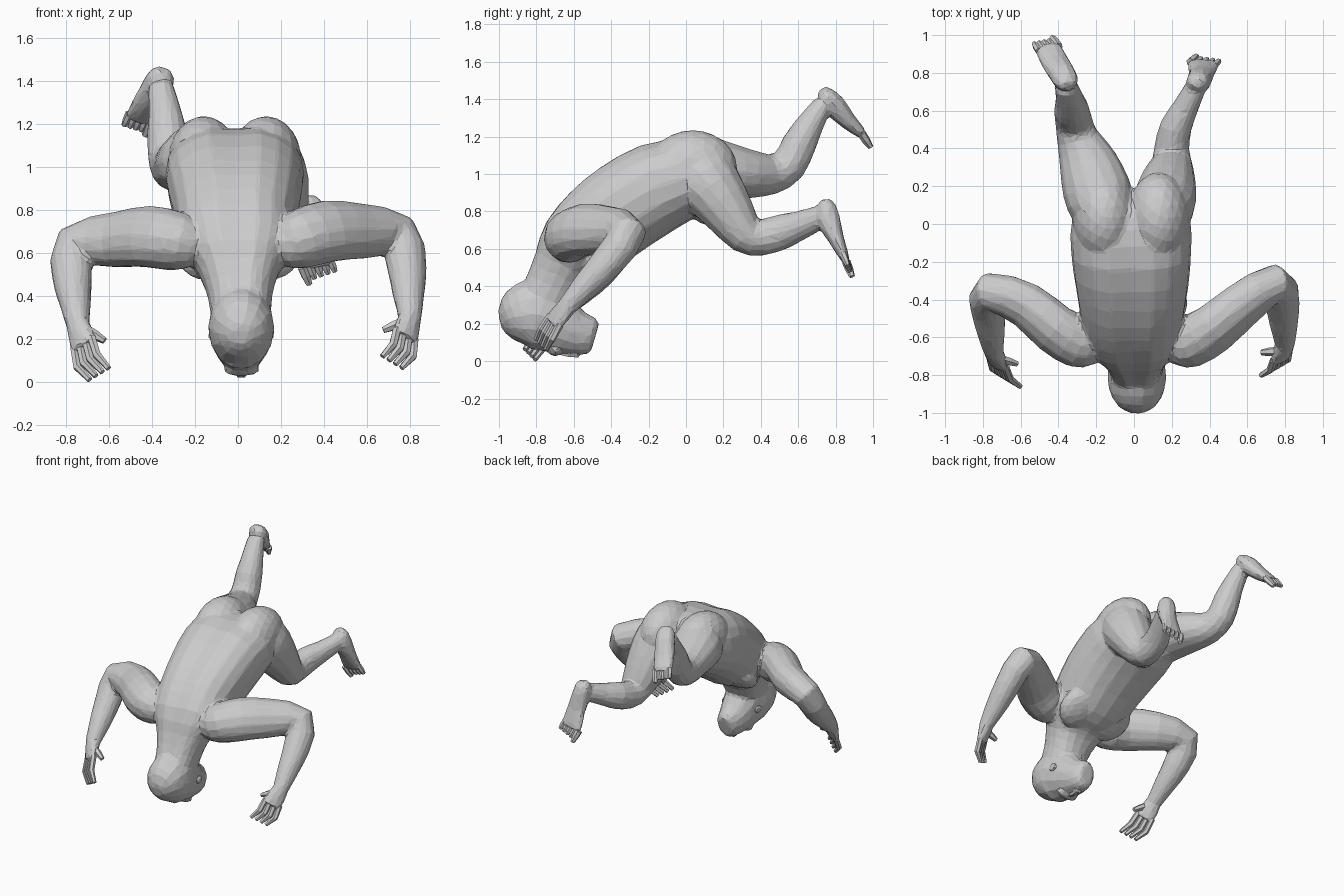
import bpy, bmesh, math
from mathutils import Vector, Matrix

if "Cube" in bpy.data.objects:
    bpy.data.objects.remove(bpy.data.objects["Cube"])

FUSED = []  # large parts that are blended into one body


def finish(bm, name, fuse=False):
    bmesh.ops.recalc_face_normals(bm, faces=bm.faces)
    mesh = bpy.data.meshes.new(name)
    bm.to_mesh(mesh)
    bm.free()
    if fuse:
        FUSED.append(mesh)
        return mesh
    obj = bpy.data.objects.new(name, mesh)
    bpy.context.collection.objects.link(obj)
    return obj


def spline(p0, p1, p2, p3, t):
    return [0.5 * (2 * b + (c - a) * t + (2 * a - 5 * b + 4 * c - d) * t * t
                   + (3 * b - a - 3 * c + d) * t ** 3)
            for a, b, c, d in zip(p0, p1, p2, p3)]


def loft(name, rings, ref=(1, 0, 0), sides=14, sub=2, groove=0.0, box=1.0, fuse=True):
    """Skin elliptical rings (x, y, z, half width, half depth) along a path."""
    keys = [list(r) if len(r) == 5 else list(r) + [r[3]] for r in rings]
    path = []
    for i in range(len(keys) - 1):
        quad = (keys[max(i - 1, 0)], keys[i], keys[i + 1], keys[min(i + 2, len(keys) - 1)])
        path += [spline(*quad, s / sub) for s in range(sub)]
    path.append(keys[-1])
    bm = bmesh.new()
    loops = []
    for i, p in enumerate(path):
        t = (Vector(path[min(i + 1, len(path) - 1)][:3]) - Vector(path[max(i - 1, 0)][:3])).normalized()
        side = Vector(ref)
        side = (side - t * side.dot(t)).normalized()
        depth = t.cross(side)
        loop = []
        for k in range(sides):
            a = 2 * math.pi * k / sides
            g = 1 - groove if groove and k == sides // 4 else 1.01
            c, s = (math.copysign(abs(v) ** box, v) for v in (math.cos(a), math.sin(a)))
            loop.append(bm.verts.new(Vector(p[:3]) + side * (p[3] * c * g) + depth * (p[4] * s * g)))
        loops.append(loop)
    for l0, l1 in zip(loops, loops[1:]):
        for k in range(sides):
            n = (k + 1) % sides
            bm.faces.new((l0[k], l0[n], l1[n], l1[k]))
    bm.faces.new(loops[0])
    bm.faces.new(loops[-1])
    return finish(bm, name, fuse)


def blob(name, center, radii, tilt=0.0, level=3, fuse=True):
    """Ellipsoid, tilted about x."""
    bm = bmesh.new()
    m = Matrix.Translation(center) @ Matrix.Rotation(tilt, 4, 'X') @ Matrix.Diagonal((*radii, 1))
    bmesh.ops.create_icosphere(bm, subdivisions=level, radius=1, matrix=m)
    return finish(bm, name, fuse)


def digit(name, base, bend, tip, r):
    b, m, t = Vector(base), Vector(bend), Vector(tip)
    loft(name, [(*b, r), (*m, r * 0.95), (*t, r * 0.65)], ref=(0.6, 0.5, 0.2),
         sides=6, sub=1, fuse=False)


# Torso, from seat to neck, with a spine groove
loft("torso", [(-.015, .15, 1.02, .10, .09), (-.015, .11, 1.01, .23, .16),
               (-.015, .02, .985, .31, .21), (-.015, -.15, .935, .315, .245),
               (-.01, -.33, .83, .295, .25), (-.01, -.48, .715, .27, .24),
               (0, -.60, .62, .25, .20), (.005, -.67, .51, .185, .155),
               (.01, -.725, .395, .148, .145), (.015, -.79, .27, .135, .14)],
     sides=20, groove=0.06, box=.85)

# Buttocks and chest muscles
for s, tag in ((1, "left"), (-1, "right")):
    blob("buttock_" + tag, (s * .145 - .015, .035, 1.03), (.165, .24, .205))
    blob("chest_muscle_" + tag, (s * .13, -.42, .585), (.155, .16, .08), .65)
blob("groin", (-.01, .10, .82), (.07, .07, .09))

# Head, from chin to crown, face turned down
loft("head", [(.015, -.485, .13, .045, .07), (.015, -.505, .135, .075, .10),
              (.015, -.58, .15, .105, .12), (.015, -.67, .19, .13, .16),
              (.015, -.78, .25, .152, .20), (.015, -.88, .245, .145, .17),
              (.015, -.955, .225, .105, .115), (.015, -.995, .215, .04, .045)])
loft("nose", [(.015, -.69, .055, .015, .02), (.015, -.63, .045, .022, .025),
              (.015, -.58, .04, .032, .024), (.015, -.565, .055, .015)],
     sides=6, sub=1, fuse=False)
blob("brow", (.015, -.70, .055), (.085, .035, .03))
for s, tag in ((1, "left"), (-1, "right")):
    blob("ear_" + tag, (.015 + s * .138, -.69, .22), (.016, .04, .03), 0, 1, False)


def arm(tag, s, elbow, forearm, wrist, knuckle, tip, thumb):
    """Shoulder, upper arm, forearm, palm and curled fingers."""
    ref = (-.335 * s, .565, -.43)
    dz = elbow[2] - .68
    mid = Vector(forearm).lerp(Vector(wrist), .5)
    w, k, t, th = Vector(wrist), Vector(knuckle), Vector(tip), Vector(thumb)
    loft("arm_" + tag,
         [(s * .18, -.60, .63, .08), (s * .235, -.625, .64, .12), (s * .30, -.62, .665 + dz * .2, .14),
          (s * .42, -.555, .70 + dz * .5, .125, .15), (s * .57, -.43, .70 + dz * .8, .115, .135),
          (*elbow, .10, .105), (*forearm, .088, .093), (*mid, .075), (*wrist, .053, .055)], ref=ref)
    spread = Vector((-.75 * s, -.45, .45)).normalized()
    loft("palm_" + tag, [(*w.lerp(mid, .2), .05), (*w, .054, .05), (*w.lerp(k, .5), .068, .042),
                         (*k, .072, .03)], ref=spread, sides=10)
    for i in range(4):
        o = spread * ((i - 1.5) * .035)
        start = k.lerp(w, .2) + o
        bend = k.lerp(t, .5) + o * 1.15 + Vector((s * .022, 0, 0))
        digit("finger_%s_%d" % (tag, i + 1), start, bend, t + o * 1.1, .021)
    base = w.lerp(k, .35) + spread * .03
    digit("thumb_" + tag, base, base.lerp(th, .55), th, .024)


arm("left", 1, (.745, -.315, .68), (.785, -.42, .53), (.80, -.63, .30),
    (.775, -.715, .20), (.715, -.775, .09), (.675, -.68, .24))
arm("right", -1, (-.76, -.36, .63), (-.77, -.46, .48), (-.745, -.67, .27),
    (-.715, -.75, .16), (-.645, -.835, .035), (-.62, -.74, .19))


def leg(tag, limb, foot, toe_dir):
    """Thigh and shin in one piece, foot and five toes."""
    loft("leg_" + tag, limb)
    loft("foot_" + tag, foot, sides=10)
    ball, d = Vector(foot[-1][:3]), Vector(toe_dir)
    side = Vector((1, 0, 0))
    side = (side - d * side.dot(d) / d.length_squared).normalized()
    for i in range(5):
        base = ball + side * ((i - 2) * foot[-1][3] * .42) - d * .4
        big = 1.25 if i == (0 if tag == "left" else 4) else 1
        digit("toe_%s_%d" % (tag, i + 1), base, base + d * .8, base + d * 1.3 * big, .019 * big)


leg("left",
    [(.14, -.01, 1.07, .12), (.145, .06, 1.01, .16, .18), (.165, .14, .92, .165, .17),
     (.185, .24, .78, .14, .135), (.20, .32, .675, .11, .105), (.20, .40, .66, .092, .097),
     (.22, .51, .69, .085, .095), (.275, .62, .73, .068, .077), (.335, .74, .78, .055, .06)],
    [(.335, .745, .865, .03, .025), (.335, .75, .83, .058, .052), (.345, .76, .76, .066, .066),
     (.36, .80, .66, .07, .045), (.365, .84, .57, .085, .03), (.37, .855, .535, .08, .022)],
    (.02, .02, -.05))
leg("right",
    [(-.17, -.01, 1.06, .12), (-.17, .06, 1.03, .165, .18), (-.2, .19, 1.02, .18, .16),
     (-.25, .34, 1.00, .15, .13), (-.30, .46, 1.00, .11, .108), (-.32, .55, 1.05, .098, .097),
     (-.33, .605, 1.16, .092, .092), (-.34, .66, 1.26, .075, .075), (-.36, .73, 1.37, .06, .055)],
    [(-.345, .73, 1.45, .035, .028), (-.357, .75, 1.42, .065, .05), (-.38, .795, 1.365, .072, .063),
     (-.42, .86, 1.29, .075, .048), (-.45, .92, 1.235, .073, .034), (-.46, .94, 1.215, .066, .024)],
    (-.02, .03, -.045))

# Blend the large parts into one faceted body
bm = bmesh.new()
for mesh in FUSED:
    bm.from_mesh(mesh)
    bpy.data.meshes.remove(mesh)
body = finish(bm, "body")
remesh = body.modifiers.new("blend", 'REMESH')
remesh.mode = 'VOXEL'
remesh.voxel_size = 0.012
smooth = body.modifiers.new("soften", 'SMOOTH')
smooth.factor = 0.5
smooth.iterations = 6
facets = body.modifiers.new("facets", 'DECIMATE')
facets.ratio = 0.045
